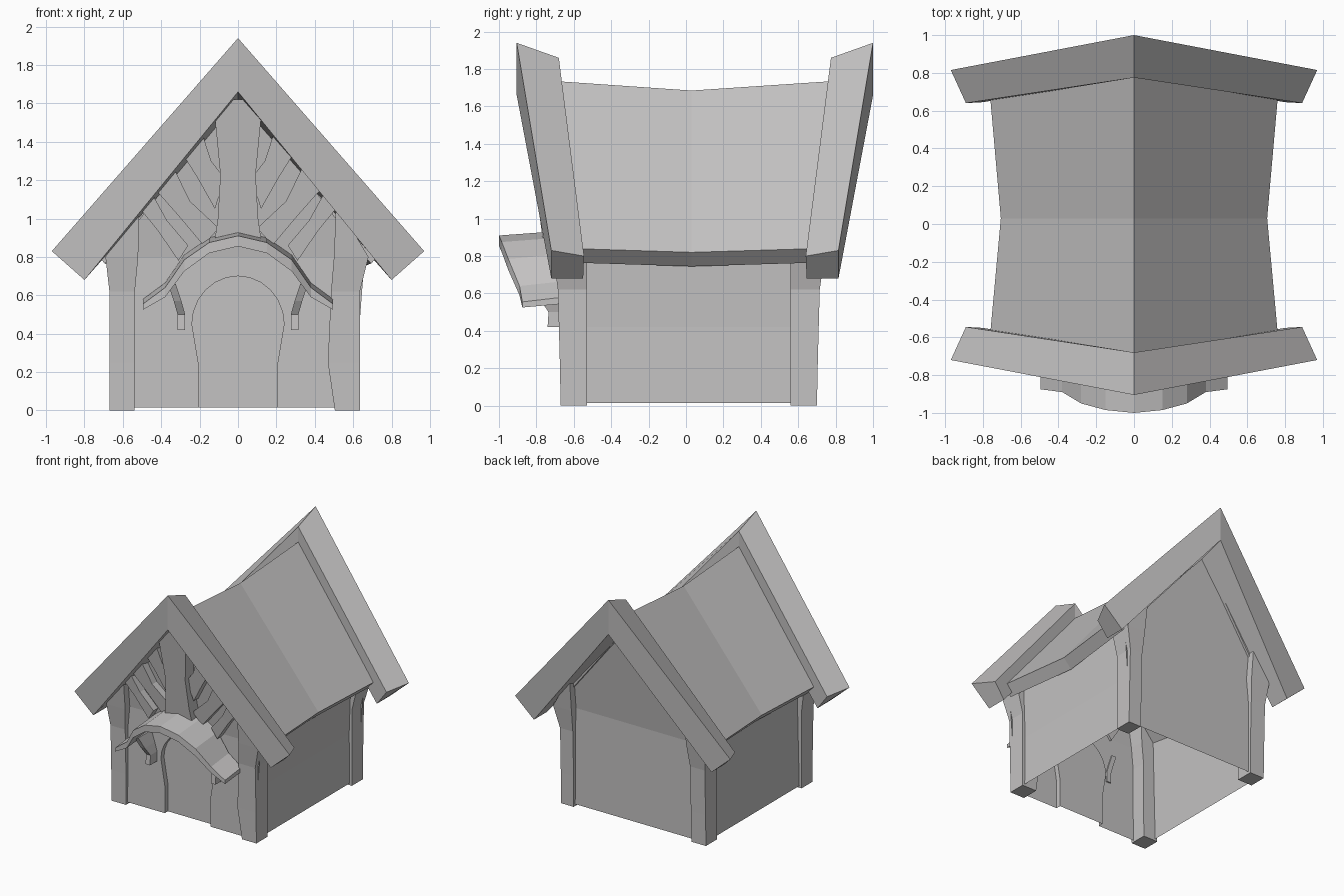
import bpy, math

if "Cube" in bpy.data.objects:
    bpy.data.objects.remove(bpy.data.objects["Cube"], do_unlink=True)

GREY = (0.55, 0.54, 0.54, 1)
grey = bpy.data.materials.new("plain_grey")
grey.use_nodes = True
grey.diffuse_color = GREY
grey.node_tree.nodes["Principled BSDF"].inputs["Base Color"].default_value = GREY


def build(name, verts, faces):
    mesh = bpy.data.meshes.new(name)
    mesh.from_pydata(verts, [], faces)
    mesh.materials.append(grey)
    obj = bpy.data.objects.new(name, mesh)
    bpy.context.collection.objects.link(obj)
    # consistent outward normals
    import bmesh
    bm = bmesh.new()
    bm.from_mesh(mesh)
    bmesh.ops.recalc_face_normals(bm, faces=bm.faces)
    bm.to_mesh(mesh)
    bm.free()
    return obj


def loft(name, sections):
    """Bridge equal-sized closed sections and cap both ends."""
    n = len(sections[0])
    verts = [p for s in sections for p in s]
    faces = [(i * n + j, i * n + (j + 1) % n, (i + 1) * n + (j + 1) % n, (i + 1) * n + j)
             for i in range(len(sections) - 1) for j in range(n)]
    faces += [tuple(range(n)), tuple(range(len(verts) - n, len(verts)))]
    return build(name, verts, faces)


def flip(points):
    return [(-x, y, z) for x, y, z in points]


def mirrored(half):
    """Sections running from the -x end through the middle to the +x end."""
    return [flip(s) for s in reversed(half[1:])] + half


def wall_y(z):
    """Front wall plane: upright below, leaning outward in the gable."""
    return -0.65 - max(0, z - 0.8) * 0.13


# Gable boards, leaning outward at the peak
apex = [(0, -0.905, 1.94), (0, -0.905, 1.66), (0, -0.68, 1.59), (0, -0.68, 1.86)]
foot = [(0.97, -0.72, 0.83), (0.80, -0.72, 0.68), (0.80, -0.55, 0.68), (0.89, -0.545, 0.80)]
board = mirrored([apex, foot])
loft("front_gable_board", board)
loft("back_gable_board", [[(x, 0.095 - y, z) for x, y, z in s] for s in board])

# Sagging roof slab, pinched at the middle
roof = []
for y_ridge, y_eave, ridge, eave_x, eave_z in (
        (-0.72, -0.60, 1.737, 0.763, 0.84),
        (0.03, 0.03, 1.685, 0.705, 0.82),
        (0.81, 0.69, 1.737, 0.763, 0.84)):
    right = [(eave_x, y_eave, eave_z), (eave_x - 0.07, y_eave, eave_z - 0.075)]
    left = flip(right)
    roof.append([(0, y_ridge, ridge), *right, (0, y_ridge, ridge - 0.13), left[1], left[0]])
loft("roof", roof)

# Corner posts, flared under the eaves
OUTER = (0.635, 0.635, 0.635, 0.68, 0.53)
INNER_BENT = (0.505, 0.468, 0.485, 0.50, 0.51)
INNER_STRAIGHT = (0.523, 0.52, 0.52, 0.515, 0.51)
HEIGHT = (0, 0.25, 0.62, 0.80, 1.05)
FRONT = (-0.67, -0.675, -0.685, -0.71, -0.74)
for end in ("front", "back"):
    for side, sign, shift in (("left", 1, 0), ("right", -1, -0.035)):
        inner = INNER_BENT if (end, side) == ("front", "left") else INNER_STRAIGHT
        sections = []
        for xo, xi, z, y in zip(OUTER, inner, HEIGHT, FRONT):
            drift = shift if z < 0.7 else shift * 0.3
            a, b = sign * xi + drift * 0.5, sign * xo + drift
            ring = [(a, y, z), (b, y, z), (b, -0.53, z), (a, -0.53, z)]
            if end == "back":
                ring = [(x, 0.03 - v, w) for x, v, w in ring]
            sections.append(ring)
        loft(f"{end}_{side}_post", sections)

# Side walls with a slight crease
for side, xs in (("left", (0.615, 0.61, 0.625)), ("right", (-0.65, -0.64, -0.63))):
    levels = list(zip(xs, (0.015, 0.42, 0.85)))
    verts = [(x, y, z) for x, z in levels for y in (-0.60, 0.63)]
    build(f"{side}_wall", verts, [(0, 1, 3, 2), (2, 3, 5, 4)])

# Door outline: waisted jambs below a round arch
arch = [(0.24 * math.cos(a), 0.45 + 0.25 * math.sin(a))
        for a in (math.pi * i / 12 for i in range(13))]
door = [(0.205, 0.015), (0.205, 0.24), *arch, (-0.205, 0.24), (-0.205, 0.015)]

# Front wall with the door opening, and its gable
lower = [(0.60, 0.015), *door, (-0.60, 0.015), (-0.66, 0.8), (0.66, 0.8)]
pts = lower + [(0, 1.68)]
n = len(lower)
build("front_wall", [(x, wall_y(z), z) for x, z in pts],
      [tuple(range(n)), (n - 2, n - 1, n)])

# Recessed door
m = len(door)
verts = [(x, -0.65, z) for x, z in door] + [(x, -0.61, z) for x, z in door]
build("door", verts, [(i, i + 1, m + i + 1, m + i) for i in range(m - 1)]
      + [tuple(range(m, 2 * m))])

# Plain back wall
back = [(0.60, 0.015), (-0.60, 0.015), (-0.66, 0.8), (0.66, 0.8), (0, 1.68)]
build("back_wall", [(x, 0.03 - wall_y(z), z) for x, z in back], [(0, 1, 2, 3), (3, 2, 4)])


def strut(name, path, depth):
    """Flat beam on the gable; path holds left x, right x, z left, z right."""
    sections = []
    for xa, xb, za, zb in path:
        ya, yb = wall_y(za), wall_y(zb)
        sections.append([(xa, ya - depth, za), (xb, yb - depth, zb),
                         (xb, yb + 0.02, zb), (xa, ya + 0.02, za)])
    return loft(name, sections)


# Central gable post, waisted
strut("gable_post", [(-w, w, z, z) for w, z in
                     ((0.125, 0.86), (0.105, 1.0), (0.092, 1.23), (0.12, 1.52), (0.05, 1.62))], 0.105)

# Curved gable braces
braces = (
    ("upper", ((0.185, 0.285, 1.44, 1.33), (0.14, 0.21, 1.30, 1.21), (0.07, 0.12, 1.21, 1.05))),
    ("middle", ((0.335, 0.43, 1.265, 1.15), (0.25, 0.315, 1.09, 1.02), (0.10, 0.18, 0.95, 0.86))),
    ("lower", ((0.445, 0.51, 1.125, 1.05), (0.37, 0.42, 0.99, 0.94), (0.26, 0.31, 0.86, 0.78))),
)
for label, path in braces:
    strut(f"{label}_left_brace", path, 0.06)
    strut(f"{label}_right_brace", [(-a, -b, c, d) for a, b, c, d in path], 0.06)

# Arched canopy over the door
half = []
for x, y, z, t in ((0, -1.0, 0.91, 0.055), (0.15, -0.985, 0.875, 0.055), (0.28, -0.95, 0.785, 0.06),
                   (0.38, -0.89, 0.64, 0.05), (0.495, -0.875, 0.555, 0.03)):
    half.append([(x, y, z), (x, y, z - t), (x, -0.66, z - t + 0.02), (x, -0.66, z + 0.025)])
loft("door_canopy", mirrored(half))

# Curved canopy brackets
for side, sign in (("left", 1), ("right", -1)):
    sections = []
    for x, y, z in ((0.295, -0.74, 0.42), (0.295, -0.735, 0.50), (0.315, -0.78, 0.57), (0.345, -0.82, 0.66)):
        a, b = sign * (x - 0.02), sign * (x + 0.02)
        sections.append([(a, y, z), (b, y, z), (b, -0.64, z), (a, -0.64, z)])
    loft(f"{side}_canopy_bracket", sections)
